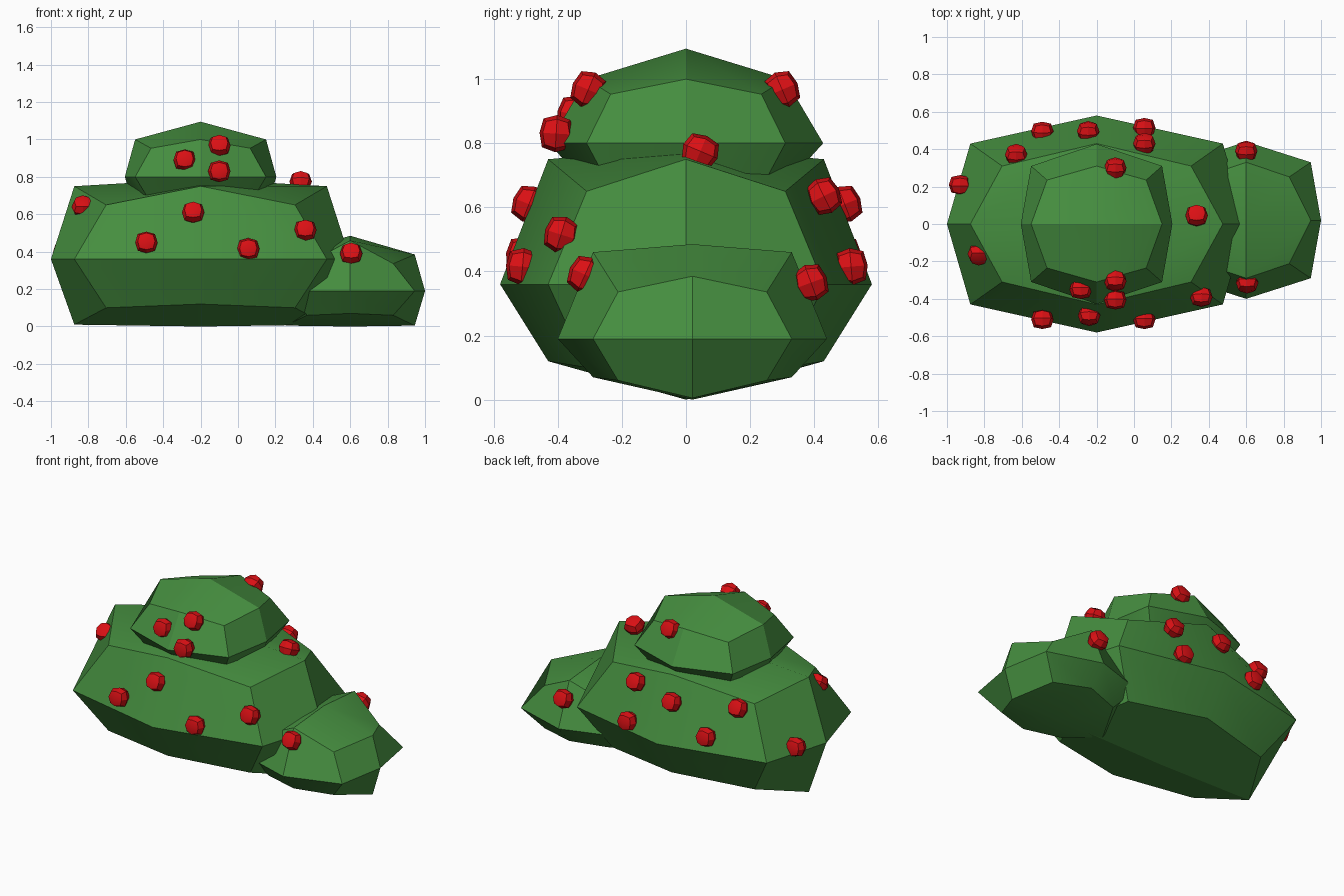
import bpy
import bmesh
import math
from mathutils import Vector

old = bpy.data.objects.get("Cube")
if old:
    bpy.data.objects.remove(old, do_unlink=True)


def make_material(name, rgb):
    mat = bpy.data.materials.new(name)
    mat.use_nodes = True
    mat.diffuse_color = (*rgb, 1)
    mat.node_tree.nodes["Principled BSDF"].inputs["Base Color"].default_value = (*rgb, 1)
    return mat


leaf_green = make_material("leaf green", (0.06, 0.27, 0.05))
berry_red = make_material("berry red", (0.70, 0.005, 0.007))


def rounded_block(name, mat, center, half, edge, corner, up, down):
    """Cube split once per edge and pulled into a faceted lobe.
    half, edge, corner: x and y reach of the face centres, edge middles and corners.
    up, down: z reach of the face centre, x-side edge, y-side edge and corner."""
    bm = bmesh.new()
    bmesh.ops.create_cube(bm, size=2)
    bmesh.ops.subdivide_edges(bm, edges=bm.edges[:], cuts=1, use_grid_fill=True)
    for v in bm.verts:
        sx, sy, sz = (round(c) for c in v.co)
        reach = (half, edge, corner)[abs(sx) + abs(sy) + abs(sz) - 1]
        height = (up if sz > 0 else down)[abs(sx) + 2 * abs(sy)]
        v.co = (sx * reach[0], sy * reach[1], sz * height)
    mesh = bpy.data.meshes.new(name)
    bm.to_mesh(mesh)
    bm.free()
    mesh.materials.append(mat)
    obj = bpy.data.objects.new(name, mesh)
    bpy.context.collection.objects.link(obj)
    obj.location = center
    bpy.ops.object.select_all(action="DESELECT")
    obj.select_set(True)
    bpy.context.view_layer.objects.active = obj
    bpy.ops.object.shade_smooth_by_angle(angle=math.radians(30))
    return obj


# Foliage lobes
main_center = Vector((-0.2, 0, 0.36))
top_center = Vector((-0.2, 0, 0.8))
side_center = Vector((0.6, 0.02, 0.19))
rounded_block("main_foliage", leaf_green, main_center, (0.8, 0.58), (0.675, 0.43), (0.505, 0.31),
              (0.43, 0.39, 0.39, 0.29), (0.36, 0.35, 0.24, 0.26))
rounded_block("top_foliage", leaf_green, top_center, (0.405, 0.428), (0.35, 0.31), (0.265, 0.235),
              (0.295, 0.2, 0.2, 0.153), (0.2, 0.18, 0.13, 0.14))
rounded_block("side_foliage", leaf_green, side_center, (0.4, 0.42), (0.345, 0.31), (0.23, 0.232),
              (0.295, 0.195, 0.27, 0.146), (0.19, 0.185, 0.12, 0.13))

# Berries, grouped by the lobe they grow on
berries = (
    (main_center, ((-0.83, -0.16, 0.64), (0.335, 0.045, 0.775), (-0.24, -0.49, 0.61),
                   (-0.49, -0.51, 0.45), (0.055, -0.51, 0.415), (0.36, -0.39, 0.515),
                   (0.055, 0.515, 0.415), (0.055, 0.43, 0.635), (-0.245, 0.495, 0.61),
                   (-0.49, 0.495, 0.45), (-0.63, 0.37, 0.625), (-0.93, 0.21, 0.395))),
    (top_center, ((-0.285, -0.35, 0.89), (-0.1, -0.305, 0.967), (-0.1, -0.405, 0.83),
                  (-0.1, 0.3, 0.967))),
    (side_center, ((0.605, -0.315, 0.39), (0.6, 0.39, 0.365))),
)
rise = (0.058, 0.045, 0.045, 0.036)
number = 0
for center, spots in berries:
    for spot in spots:
        number += 1
        berry = rounded_block(f"berry_{number}", berry_red, spot, (0.06, 0.052), (0.046, 0.042),
                              (0.036, 0.034), rise, rise)
        # Tip each berry back so it follows the slope of the foliage
        out = Vector(spot) - center
        side = 1 if out.y > 0 else -1
        berry.rotation_euler.x = side * math.atan2(out.z, abs(out.y)) * 0.8
